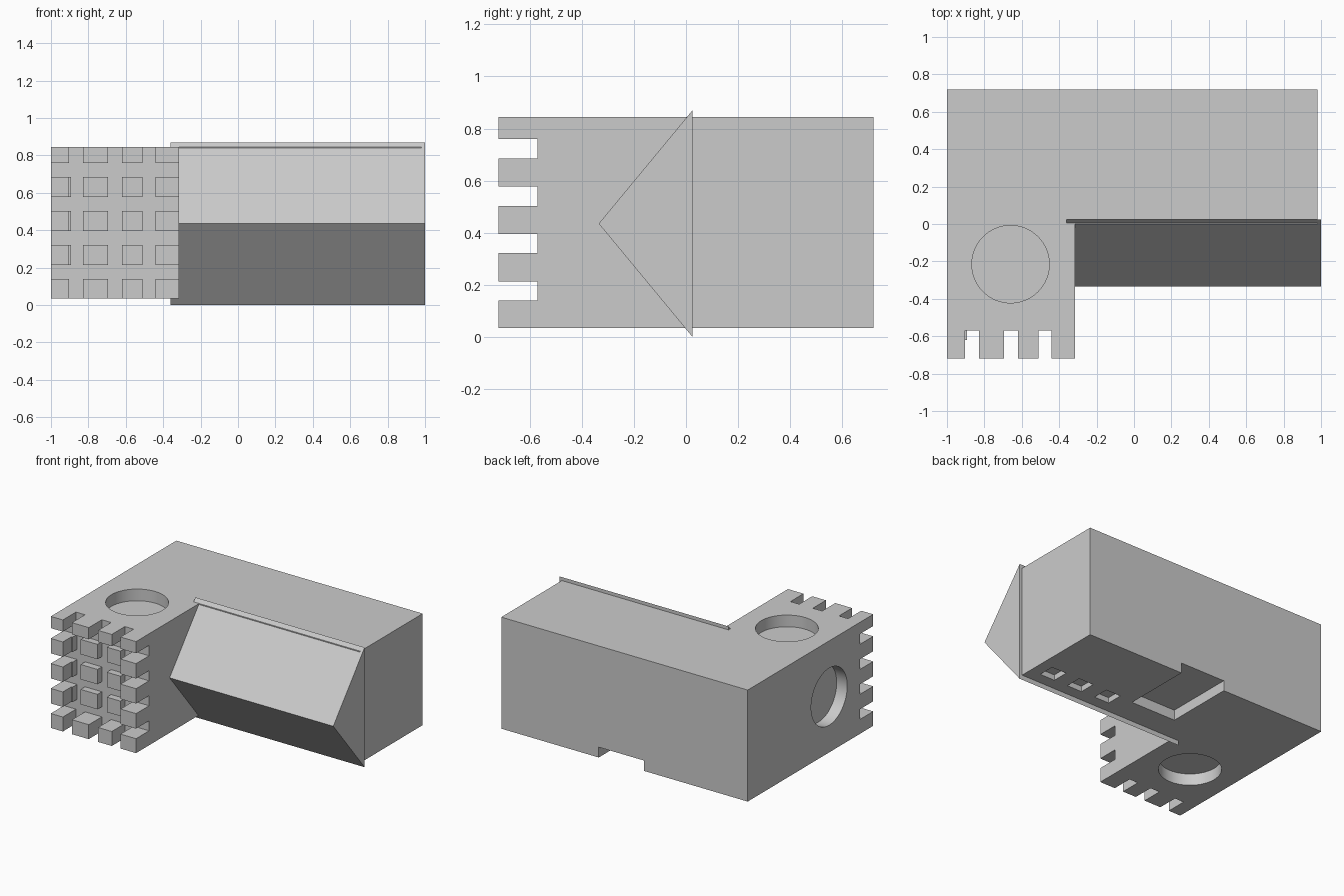
import bpy, bmesh
from math import pi
from mathutils import Matrix, Vector

if "Cube" in bpy.data.objects:
    bpy.data.objects.remove(bpy.data.objects["Cube"])


def add_object(name, bm):
    bmesh.ops.recalc_face_normals(bm, faces=bm.faces)
    mesh = bpy.data.meshes.new(name)
    bm.to_mesh(mesh)
    bm.free()
    ob = bpy.data.objects.new(name, mesh)
    bpy.context.collection.objects.link(ob)
    return ob


def add_box(bm, x0, x1, y0, y1, z0, z1):
    size = Vector((x1 - x0, y1 - y0, z1 - z0))
    mid = Vector((x0 + x1, y0 + y1, z0 + z1)) / 2
    bmesh.ops.create_cube(bm, size=1, matrix=Matrix.Translation(mid) @ Matrix.Diagonal(size.to_4d()))


def add_disc(bm, center, rotation, radius, depth):
    bmesh.ops.create_cone(bm, cap_ends=True, segments=64, radius1=radius, radius2=radius,
                          depth=depth, matrix=Matrix.Translation(center) @ rotation)


def extrude_profile(name, points, offset):
    bm = bmesh.new()
    face = bm.faces.new([bm.verts.new(p) for p in points])
    new = bmesh.ops.extrude_face_region(bm, geom=[face])["geom"]
    bmesh.ops.translate(bm, vec=offset,
                        verts=[v for v in new if isinstance(v, bmesh.types.BMVert)])
    # keep the starting cap so the solid is closed
    if not face.is_valid or len(bm.faces) < len(points) + 2:
        bmesh.ops.holes_fill(bm, edges=bm.edges)
    return add_object(name, bm)


BOTTOM, TOP = 0.035, 0.845
LEG_X, FRONT, GROOVE = -0.315, -0.72, -0.57

# L-shaped body
outline = [(-1, GROOVE), (LEG_X, GROOVE), (LEG_X, 0), (0.98, 0), (0.98, 0.72), (-1, 0.72)]
body = extrude_profile("body", [(x, y, BOTTOM) for x, y in outline], (0, 0, TOP - BOTTOM))

# Shallow round sockets on the top, bottom and left
cut = bmesh.new()
for z in (BOTTOM, TOP):
    add_disc(cut, (-0.66, -0.215, z), Matrix.Identity(4), 0.207, 0.17)
add_disc(cut, (-1, -0.215, 0.44), Matrix.Rotation(pi / 2, 4, 'Y'), 0.207, 0.17)

# Underside slot and three small square recesses
add_box(cut, -0.165, 0.197, 0.215, 0.8, -0.1, BOTTOM + 0.075)
for x in (0.37, 0.603, 0.835):
    add_box(cut, x - 0.06, x + 0.06, 0.11, 0.23, -0.1, BOTTOM + 0.04)
cutter = add_object("recess_cutter", cut)
cutter.hide_render = True

mod = body.modifiers.new("recesses", 'BOOLEAN')
mod.operation = 'DIFFERENCE'
mod.solver = 'EXACT'
mod.object = cutter
bpy.context.view_layer.objects.active = body
body.select_set(True)
bpy.ops.object.modifier_apply(modifier=mod.name)
bpy.data.objects.remove(cutter)
bpy.ops.object.shade_smooth_by_angle(angle=0.5)

# Grid of front teeth, the inner ones shorter
columns = [(-1, -0.903), (-0.83, -0.695), (-0.62, -0.51), (-0.44, LEG_X)]
rows = [(BOTTOM, 0.14), (0.213, 0.322), (0.395, 0.503), (0.577, 0.685), (0.76, TOP)]
teeth = bmesh.new()
for i, (x0, x1) in enumerate(columns):
    for j, (z0, z1) in enumerate(rows):
        inner = i in (1, 2) and j in (1, 2, 3)
        add_box(teeth, x0, x1, -0.62 if inner else FRONT, GROOVE, z0, z1)
add_object("front_teeth", teeth)

# Small ledges beside the left teeth
ledges = bmesh.new()
for z0, z1 in rows[1:4]:
    add_box(ledges, -0.91, -0.894, -0.62, GROOVE, z0, z1)
add_object("tooth_ledges", ledges)

# Wedge along the front of the long arm
extrude_profile("front_wedge", [(-0.36, 0.025, 0), (-0.36, -0.335, 0.435), (-0.36, 0.025, 0.87)],
                (1.36, 0, 0))
